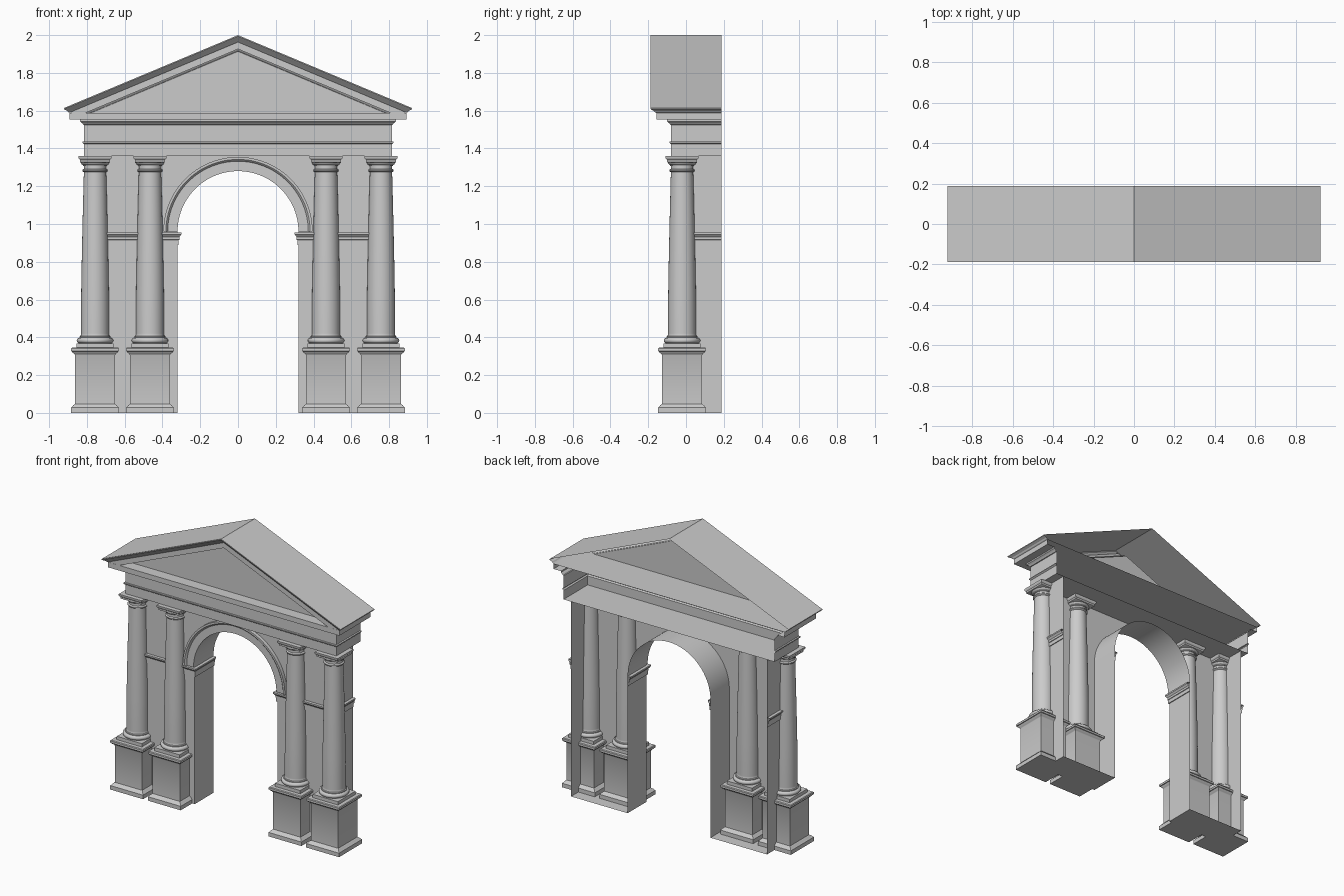
import bpy, bmesh, math

if "Cube" in bpy.data.objects:
    bpy.data.objects.remove(bpy.data.objects["Cube"])

BACK = 0.187      # open rear plane
COL_Y = -0.021    # column axis and wall face
SPRING, R = 0.96, 0.32


def skin(name, rings, closed=False, cap_start=False, cap_end=False):
    """Bridge successive rings of points into one mesh object."""
    bm = bmesh.new()
    vs = [[bm.verts.new(p) for p in ring] for ring in rings]
    n = len(vs[0])
    for a, b in zip(vs, vs[1:]):
        for i in range(n if closed else n - 1):
            j = (i + 1) % n
            bm.faces.new((a[i], a[j], b[j], b[i]))
    if cap_start:
        bm.faces.new(vs[0])
    if cap_end:
        bm.faces.new(vs[-1])
    bmesh.ops.recalc_face_normals(bm, faces=bm.faces)
    me = bpy.data.meshes.new(name)
    bm.to_mesh(me)
    bm.free()
    ob = bpy.data.objects.new(name, me)
    bpy.context.collection.objects.link(ob)
    return ob


def smooth(ob, angle=35):
    bpy.ops.object.select_all(action='DESELECT')
    bpy.context.view_layer.objects.active = ob
    ob.select_set(True)
    bpy.ops.object.shade_smooth_by_angle(angle=math.radians(angle))


def turned(name, profile, cx, n=48):
    """Stack of n-sided rings from (half width, z); n=4 gives square blocks."""
    k, ph = (math.sqrt(2), math.pi / 4) if n == 4 else (1, 0)
    rings = [[(cx + r * k * math.cos(ph + 2 * math.pi * i / n),
               COL_Y + r * k * math.sin(ph + 2 * math.pi * i / n), z) for i in range(n)]
             for r, z in profile]
    ob = skin(name, rings, True, True, True)
    smooth(ob)
    return ob


def wrap(name, profile, xl, xr, yf, caps=False):
    """Moulding (offset, z) run around the left, front and right sides."""
    rings = [[(xl - o, BACK, z), (xl - o, yf - o, z), (xr + o, yf - o, z), (xr + o, BACK, z)]
             for o, z in profile]
    ob = skin(name, rings, False, caps, caps)
    smooth(ob)
    return ob


# Wall shell with arched opening, open at the rear
N = 48
arc = [(-R * math.cos(math.pi * i / N), SPRING + R * math.sin(math.pi * i / N)) for i in range(N + 1)]
outline = [(-0.757, 1.36), (-0.757, 0), (-R, 0)] + arc + [(R, 0), (0.757, 0), (0.757, 1.36)]
wall = skin("arch_wall", [[(x, COL_Y, z) for x, z in outline],
                          [(x, BACK, z) for x, z in outline]], cap_start=True)
smooth(wall)

# Moulded ring around the arch
ring_profile = [(R, COL_Y), (R, -0.034), (0.372, -0.034), (0.376, -0.041), (0.382, -0.046),
                (0.395, -0.046), (0.395, COL_Y)]
smooth(skin("arch_moulding",
            [[(-r * math.cos(math.pi * i / N), y, SPRING + r * math.sin(math.pi * i / N))
              for i in range(N + 1)] for r, y in ring_profile]))

# Square and round column parts
pedestal = [(0.127, 0), (0.127, 0.028), (0.122, 0.032), (0.116, 0.04), (0.108, 0.046),
            (0.106, 0.048), (0.106, 0.305), (0.109, 0.312), (0.118, 0.318), (0.122, 0.325),
            (0.127, 0.327), (0.127, 0.34), (0.123, 0.345)]
base_block = [(0.097, 0.345), (0.097, 0.368)]
abacus = [(0.075, 1.325), (0.08, 1.328), (0.08, 1.34), (0.084, 1.344), (0.088, 1.35), (0.088, 1.36)]
shaft = [(0.088, 0.368)]
shaft += [(0.081 + 0.016 * math.sin(a), 0.383 - 0.015 * math.cos(a))
          for a in (math.pi * i / 8 for i in range(1, 9))]
shaft += [(0.082, 0.398), (0.082, 0.404), (0.077, 0.407), (0.074, 0.416)]
shaft += [(0.074 - 0.015 * max(0, (i - 2) / 10) ** 1.3, 0.42 + 0.855 * i / 12) for i in range(13)]
shaft += [(0.064, 1.277), (0.067, 1.281), (0.067, 1.286), (0.064, 1.29), (0.059, 1.292),
          (0.059, 1.306), (0.064, 1.308), (0.064, 1.312), (0.07, 1.316), (0.075, 1.322), (0.076, 1.328)]
for i, x in enumerate((-0.757, -0.466, 0.466, 0.757)):
    turned(f"pedestal_{i}", pedestal, x, 4)
    turned(f"column_base_block_{i}", base_block, x, 4)
    turned(f"column_shaft_{i}", shaft, x)
    turned(f"capital_slab_{i}", abacus, x, 4)

# Impost bands at the spring of the arch
impost = [(0, 0.89), (0.006, 0.89), (0.006, 0.915), (0.01, 0.917), (0.01, 0.932), (0.014, 0.936),
          (0.018, 0.943), (0.021, 0.945), (0.021, 0.955), (0, 0.955)]
wrap("impost_left", impost, -0.757, -R, COL_Y)
wrap("impost_right", impost, R, 0.757, COL_Y)

# Entablature: architrave, frieze and cornice, with floor and soffit
entablature = [(0.079, 1.36), (0.079, 1.423), (0.084, 1.426), (0.088, 1.43), (0.088, 1.436),
               (0.079, 1.438), (0.079, 1.524), (0.084, 1.526), (0.087, 1.533), (0.097, 1.54),
               (0.1, 1.542), (0.1, 1.552), (0.157, 1.552), (0.157, 1.588)]
wrap("entablature", entablature, -0.736, 0.736, 0, True)

# Roof slopes with the eaves moulding along both sides
SLOPE = (2 - 1.614) / 0.922
eave = [(0.893, 1.588, -0.157), (0.899, 1.592, -0.164), (0.904, 1.599, -0.171),
        (0.914, 1.604, -0.18), (0.922, 1.608, -0.187), (0.922, 1.614, -0.187)]
section = [(-x, z, y) for x, z, y in eave] + [(0, 2, -0.187)] + eave[::-1]
skin("roof", [[(x, y, z) for x, z, y in section], [(x, BACK, z) for x, z, y in section]])

# Raking cornice (drop below roof line, y, end x) stepping back to the tympanum
rake = [(0, -0.187, 0.922), (0.006, -0.187, 0.922), (0.014, -0.18, 0.914), (0.022, -0.171, 0.904),
        (0.031, -0.164, 0.899), (0.037, -0.157, 0.893)]
rake += [(t, y, (2 - t - 1.588) / SLOPE) for t, y in
         ((0.074, -0.157), (0.074, -0.1), (0.08, -0.097), (0.085, -0.088), (0.09, -0.086), (0.09, -0.079))]
smooth(skin("pediment_front",
            [[(-e, y, 2 - t - SLOPE * e), (0, y, 2 - t), (e, y, 2 - t - SLOPE * e)] for t, y, e in rake],
            cap_end=True))
